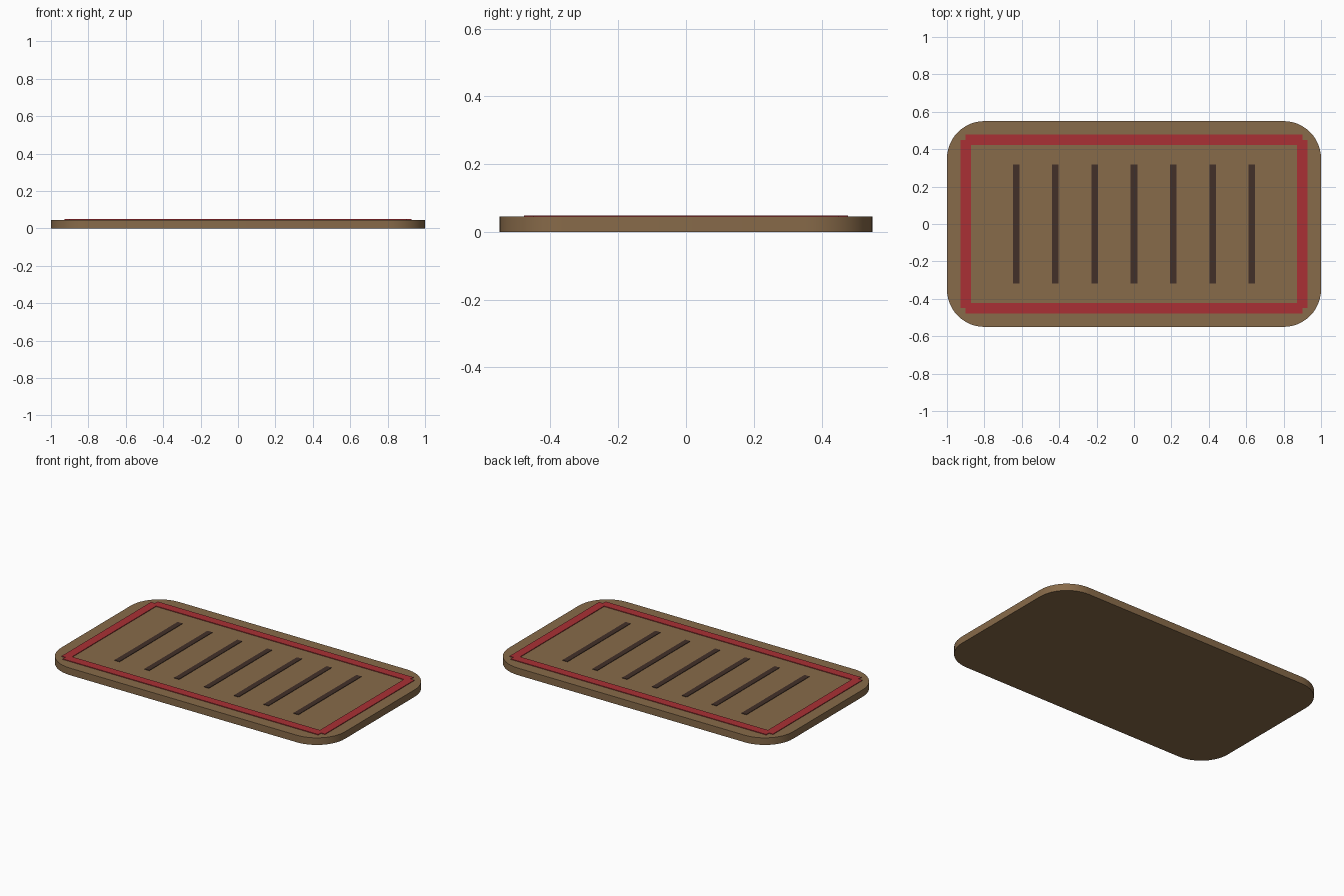
import bpy, bmesh
from math import radians, sin, cos

if "Cube" in bpy.data.objects:
    bpy.data.objects.remove(bpy.data.objects["Cube"])


def material(name, rgb):
    m = bpy.data.materials.new(name)
    m.diffuse_color = (*rgb, 1)
    m.use_nodes = True
    m.node_tree.nodes["Principled BSDF"].inputs["Base Color"].default_value = m.diffuse_color
    return m


TAN = material("tan_weave", (0.245, 0.145, 0.067))
RED = material("red_trim", (0.40, 0.03, 0.035))
DARK = material("dark_stripe", (0.055, 0.03, 0.022))


def add_object(name, bm, mat):
    me = bpy.data.meshes.new(name)
    bm.to_mesh(me)
    bm.free()
    me.materials.append(mat)
    ob = bpy.data.objects.new(name, me)
    bpy.context.collection.objects.link(ob)
    return ob


def box(name, x, y, sx, sy, z0, z1, mat):
    bm = bmesh.new()
    bmesh.ops.create_cube(bm, size=1)
    bmesh.ops.scale(bm, vec=(sx, sy, z1 - z0), verts=bm.verts)
    bmesh.ops.translate(bm, vec=(x, y, (z0 + z1) / 2), verts=bm.verts)
    return add_object(name, bm, mat)


# mat body: rounded rectangle, extruded
HX, HY, R, H, SEG = 1.0, 0.55, 0.2, 0.045, 12
bm = bmesh.new()
ring = []
for k, (sx, sy) in enumerate([(1, 1), (-1, 1), (-1, -1), (1, -1)]):
    for i in range(SEG + 1):
        a = radians(90 * (k + i / SEG))
        ring.append(bm.verts.new((sx * (HX - R) + R * cos(a),
                                  sy * (HY - R) + R * sin(a), 0)))
face = bm.faces.new(ring)
ext = bmesh.ops.extrude_face_region(bm, geom=[face], use_keep_orig=True)
top = [v for v in ext["geom"] if isinstance(v, bmesh.types.BMVert)]
bmesh.ops.translate(bm, vec=(0, 0, H), verts=top)
bmesh.ops.recalc_face_normals(bm, faces=bm.faces)
body = add_object("mat_body", bm, TAN)
bpy.context.view_layer.objects.active = body
body.select_set(True)
bpy.ops.object.shade_smooth_by_angle(angle=radians(30))

# red border strips
for s, side in ((-1, "front"), (1, "back")):
    box(f"border_{side}", 0, s * 0.45, 1.8, 0.055, 0.04, 0.049, RED)
for s, side in ((-1, "left"), (1, "right")):
    box(f"border_{side}", s * 0.9, 0, 0.055, 0.9, 0.04, 0.049, RED)

# dark stripes across the middle
for i in range(7):
    box(f"stripe_{i + 1}", (i - 3) * 0.21, 0, 0.035, 0.635, 0.04, 0.048, DARK)
